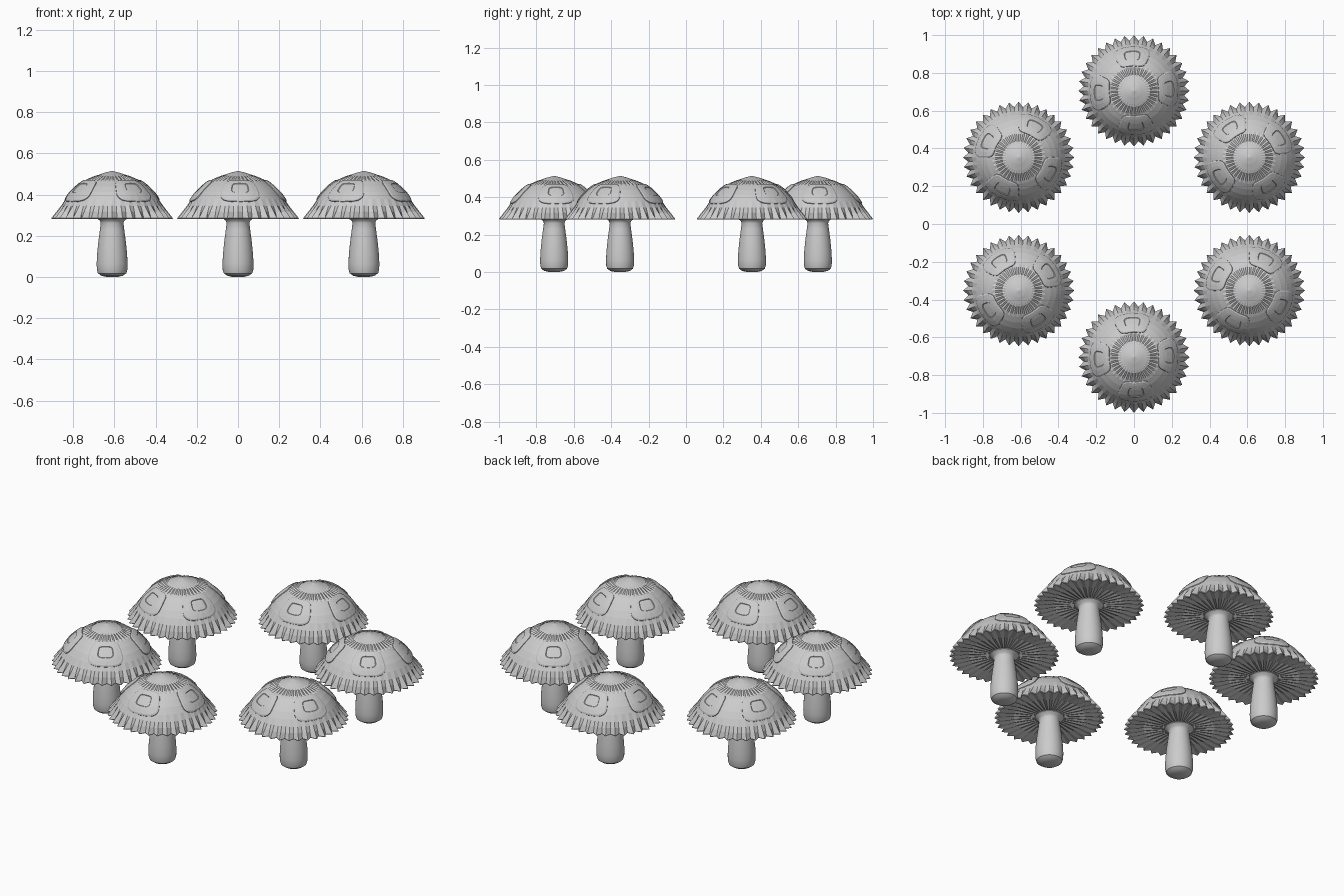
import bpy, bmesh
from math import sin, cos, pi, radians, hypot, copysign
from mathutils import Vector

cube = bpy.data.objects.get("Cube")
if cube:
    bpy.data.objects.remove(cube, do_unlink=True)

grey = bpy.data.materials.new("pale_grey")
grey.use_nodes = True
colour = (0.6, 0.6, 0.6, 1)
grey.diffuse_color = colour
grey.node_tree.nodes["Principled BSDF"].inputs["Base Color"].default_value = colour

PLEATS = 36
RING_RADIUS = 0.705


def loft(rings, close_start=True, close_end=True):
    """Mesh from equal rings of points, capped with a fan or face at either end."""
    bm = bmesh.new()
    loops = [[bm.verts.new(p) for p in ring] for ring in rings]
    n = len(loops[0])
    for a, b in zip(loops, loops[1:]):
        for i in range(n):
            j = (i + 1) % n
            bm.faces.new((a[i], a[j], b[j], b[i]))
    for loop, wanted in ((loops[0], close_start), (loops[-1], close_end)):
        if wanted:
            bm.faces.new(loop)
    bmesh.ops.recalc_face_normals(bm, faces=bm.faces)
    return bm


def to_mesh(bm, name):
    mesh = bpy.data.meshes.new(name)
    bm.to_mesh(mesh)
    bm.free()
    mesh.materials.append(grey)
    return mesh


def pleated_ring(r, z, dr, dz):
    """Ring whose points alternate between pleat crest and valley."""
    pts = []
    for i in range(2 * PLEATS):
        a = pi * i / PLEATS
        s = 1 if i % 2 == 0 else -1
        pts.append(((r + s * dr) * cos(a), (r + s * dr) * sin(a), z + s * dz))
    return pts


# Cap outline: radius, height, pleat depth outward, pleat depth upward
dome = [(0.002, 0.514, 0, 0), (0.035, 0.506, 0, 0), (0.07, 0.494, 0, 0),
        (0.085, 0.488, 0, 0.002), (0.125, 0.470, 0, 0.003), (0.14, 0.462, 0, 0),
        (0.17, 0.440, 0, 0), (0.20, 0.411, 0, 0), (0.225, 0.378, 0, 0),
        (0.245, 0.345, 0.002, 0.001), (0.262, 0.317, 0.006, 0.002),
        (0.281, 0.285, 0.014, 0)]
gills = [(0.279, 0.282, 0.014, 0), (0.19, 0.289, 0, 0.004), (0.07, 0.289, 0, 0.001)]
cap_mesh = to_mesh(loft([pleated_ring(*p) for p in dome + gills]), "cap")


def dome_height(r):
    for (r0, z0, *_), (r1, z1, *_) in zip(dome, dome[1:]):
        if r <= r1:
            return z0 + (z1 - z0) * (r - r0) / (r1 - r0)
    return dome[-1][1]


def on_dome(x, y, lift):
    r = hypot(x, y)
    slope = (dome_height(r + 0.02) - dome_height(r - 0.02)) / 0.04
    normal = Vector((-slope * x / r, -slope * y / r, 1)).normalized()
    return Vector((x, y, dome_height(r))) + normal * lift


# Raised spot: rounded-oblong rings laid on the dome, with a sunken slot
def spot_ring(scale, lift, flat=1.0):
    pts = []
    for i in range(32):
        a = 2 * pi * i / 32
        u = copysign(abs(cos(a)) ** 0.5, cos(a)) * 0.092 * scale
        v = copysign(abs(sin(a)) ** 0.5, sin(a)) * 0.052 * scale * flat
        # bend the oblong around the cap
        r, turn = 0.182 + v, pi / 2 - u / 0.19
        pts.append(on_dome(r * cos(turn), r * sin(turn), lift))
    return pts


spot_levels = [(1.0, -0.008), (0.98, 0.004), (0.9, 0.007), (0.65, 0.008),
               (0.45, 0.008), (0.42, 0.005), (0.2, 0.005)]
spot_mesh = to_mesh(loft([spot_ring(s, h) for s, h in spot_levels], False), "spot")

# Stem: turned profile with a flared collar and rounded foot
stem_profile = [(0.025, 0.0), (0.052, 0.006), (0.069, 0.018), (0.074, 0.035),
                (0.075, 0.065), (0.073, 0.11), (0.067, 0.17), (0.059, 0.23),
                (0.055, 0.262), (0.06, 0.274), (0.078, 0.286), (0.078, 0.295)]
stem_mesh = to_mesh(loft([[(r * cos(2 * pi * i / 40), r * sin(2 * pi * i / 40), z)
                           for i in range(40)] for r, z in stem_profile]), "stem")


def place(name, mesh, loc, turn):
    obj = bpy.data.objects.new(name, mesh)
    obj.location = loc
    obj.rotation_euler.z = turn
    bpy.context.collection.objects.link(obj)
    return obj


# Six mushrooms in a circle
for k in range(6):
    turn = radians(60 * k)
    loc = (-RING_RADIUS * sin(turn), RING_RADIUS * cos(turn), 0)
    place(f"cap_{k + 1}", cap_mesh, loc, turn)
    stem = place(f"stem_{k + 1}", stem_mesh, loc, turn)
    for q in range(4):
        place(f"spot_{k + 1}_{q + 1}", spot_mesh, loc, turn + q * pi / 2 + radians(3))

# Smooth the turned stem only; the cap stays faceted
bpy.ops.object.select_all(action="DESELECT")
stem.select_set(True)
bpy.context.view_layer.objects.active = stem
bpy.ops.object.shade_smooth_by_angle(angle=radians(35))
